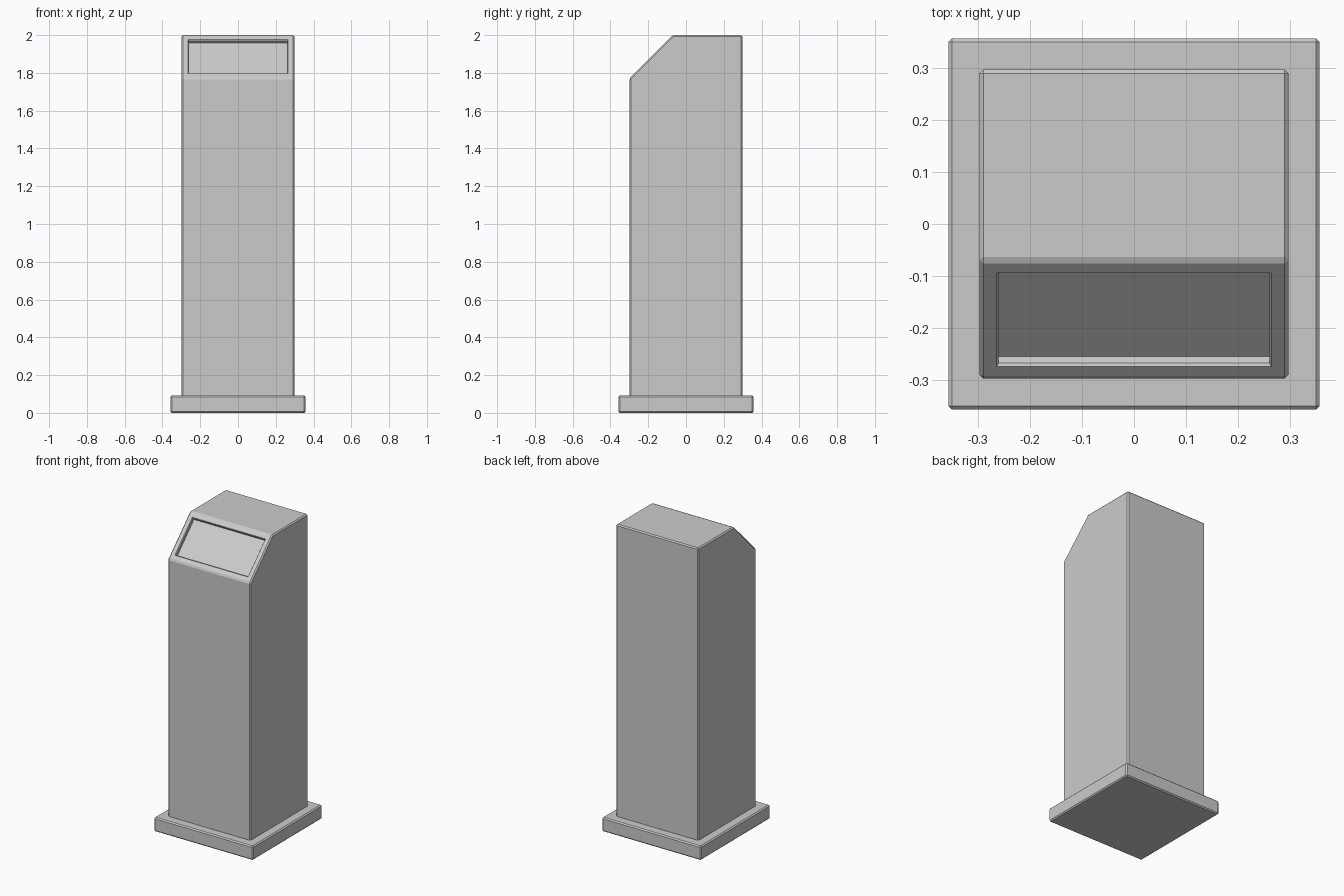
import bpy, bmesh
from mathutils import Vector

if "Cube" in bpy.data.objects:
    bpy.data.objects.remove(bpy.data.objects["Cube"])

BEVEL = 0.0075


def add_object(name, bm):
    bmesh.ops.recalc_face_normals(bm, faces=bm.faces)
    mesh = bpy.data.meshes.new(name)
    bm.to_mesh(mesh)
    bm.free()
    obj = bpy.data.objects.new(name, mesh)
    bpy.context.collection.objects.link(obj)
    return obj


def bevelled_prism(profile, half_width):
    """Extrude a (y, z) side profile across x and chamfer every edge."""
    bm = bmesh.new()
    face = bm.faces.new([bm.verts.new((-half_width, y, z)) for y, z in profile])
    ext = bmesh.ops.extrude_face_region(bm, geom=[face])
    verts = [v for v in ext["geom"] if isinstance(v, bmesh.types.BMVert)]
    bmesh.ops.translate(bm, verts=verts, vec=(2 * half_width, 0, 0))
    bmesh.ops.recalc_face_normals(bm, faces=bm.faces)
    bmesh.ops.bevel(bm, geom=bm.edges[:], offset=BEVEL, offset_type='OFFSET',
                    segments=1, affect='EDGES', profile=0.5)
    bm.normal_update()
    return bm


# Plinth
B = 0.358
add_object("base_plinth", bevelled_prism([(-B, 0), (B, 0), (B, 0.092), (-B, 0.092)], B))

# Column with a sloping front top
W = 0.298
bm = bevelled_prism([(-W, 0.085), (W, 0.085), (W, 2.0), (-0.071, 2.0), (-W, 1.773)], W)

# Recessed panel in the slope: border, chamfered rim, then a straight wall
slope_dir = Vector((0, -1, 1)).normalized()
panel = max((f for f in bm.faces if f.normal.dot(slope_dir) > 0.99),
            key=lambda f: f.calc_area())
bmesh.ops.inset_region(bm, faces=[panel], thickness=0.044 - BEVEL, depth=0)
bmesh.ops.inset_region(bm, faces=[panel], thickness=0.0055, depth=-0.0055)
ext = bmesh.ops.extrude_discrete_faces(bm, faces=[panel])
floor = ext["faces"][0]
bmesh.ops.translate(bm, verts=floor.verts[:], vec=slope_dir * -0.017)
add_object("column_body", bm)
